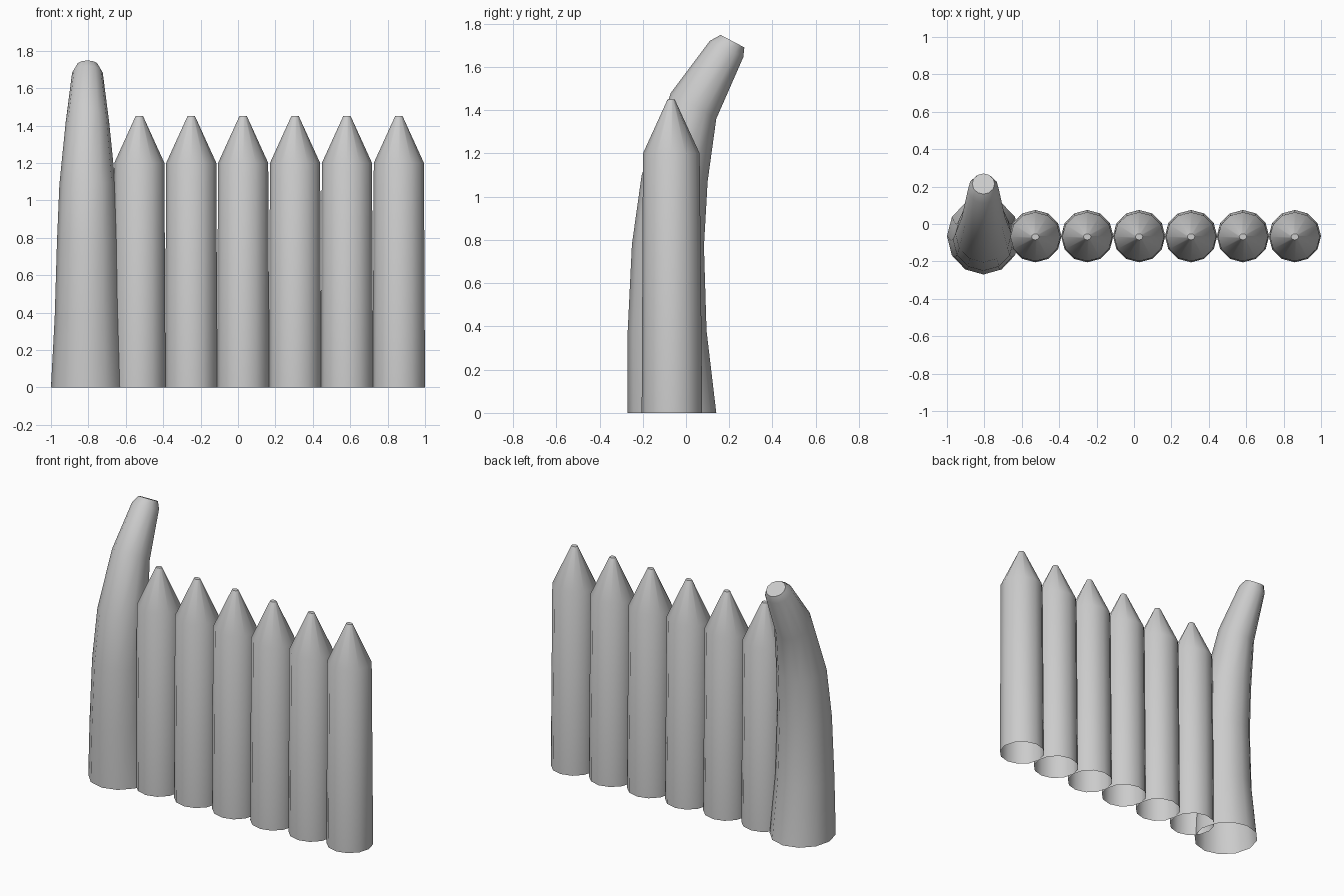
import bpy, bmesh, math
from mathutils import Vector

cube = bpy.data.objects.get("Cube")
if cube:
    bpy.data.objects.remove(cube)

SIDES = 12
ROW_Y = -0.065

grey = bpy.data.materials.new("plain_grey")
grey.use_nodes = True
colour = (0.6, 0.6, 0.6, 1)
grey.diffuse_color = colour
grey.node_tree.nodes["Principled BSDF"].inputs["Base Color"].default_value = colour


def loft(name, rings, x):
    """Skin round rings given as (front y, front z, back y, back z, half width);
    the top is capped and the foot left open."""
    bm = bmesh.new()
    loops = []
    for fy, fz, by, bz, half in rings:
        mid = Vector((0, (fy + by) / 2, (fz + bz) / 2))
        axis = Vector((0, (by - fy) / 2, (bz - fz) / 2))
        loop = []
        for i in range(SIDES):
            a = math.tau * i / SIDES
            loop.append(bm.verts.new(mid + axis * math.sin(a)
                                     + Vector((half * math.cos(a), 0, 0))))
        loops.append(loop)
    for low, high in zip(loops, loops[1:]):
        for i in range(SIDES):
            j = (i + 1) % SIDES
            bm.faces.new((low[i], low[j], high[j], high[i]))
    bm.faces.new(loops[-1])
    mesh = bpy.data.meshes.new(name)
    bm.to_mesh(mesh)
    bm.free()
    mesh.materials.append(grey)
    obj = bpy.data.objects.new(name, mesh)
    obj.location.x = x
    bpy.context.collection.objects.link(obj)
    bpy.ops.object.select_all(action='DESELECT')
    obj.select_set(True)
    bpy.context.view_layer.objects.active = obj
    bpy.ops.object.shade_smooth_by_angle(angle=math.radians(40))
    return obj


# Row of pointed stakes
stake_profile = [(0.14, 0), (0.134, 1.2), (0.02, 1.45)]
stake_rings = [(ROW_Y - r, z, ROW_Y - 0.005 * z + r, z, r) for r, z in stake_profile]
for n in range(6):
    loft(f"stake_{n + 1}", stake_rings, -0.5275 + 0.2775 * n)

# Tall curved tusk leaning backwards at the end of the row
tusk_rings = [
    (-0.27, 0, 0.14, 0, 0.195),
    (-0.27, 0.37, 0.095, 0.38, 0.175),
    (-0.25, 0.78, 0.083, 0.77, 0.163),
    (-0.205, 1.1, 0.1, 1.07, 0.15),
    (-0.07, 1.48, 0.14, 1.36, 0.116),
    (0.11, 1.72, 0.265, 1.645, 0.082),
    (0.16, 1.748, 0.27, 1.69, 0.06),
]
loft("curved_tusk", tusk_rings, -0.805)
